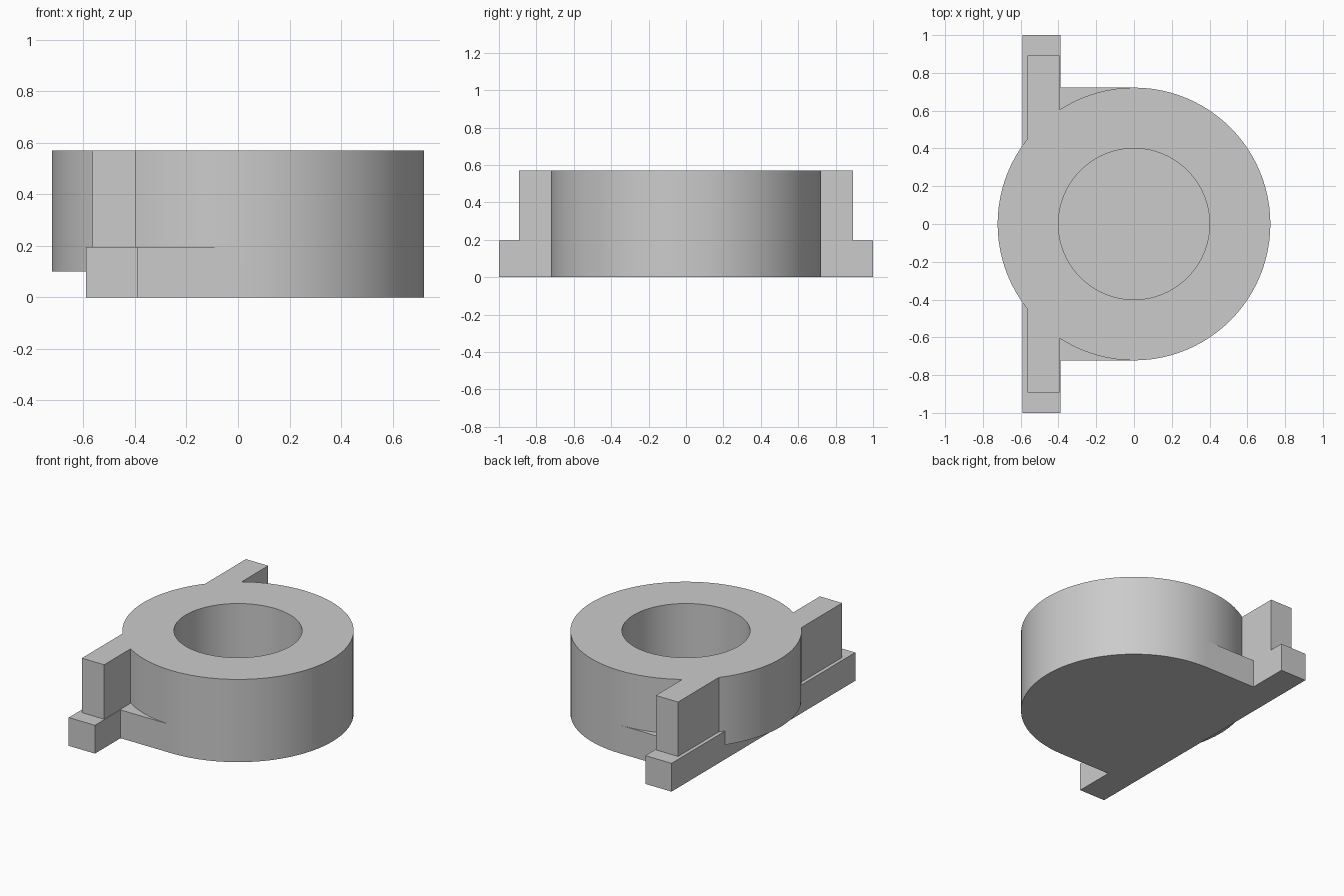
import bpy, bmesh
from math import sin, cos, pi

cube = bpy.data.objects.get("Cube")
if cube:
    bpy.data.objects.remove(cube, do_unlink=True)

RADIUS, HOLE, TOP, STEP, FLOOR = 0.722, 0.4, 0.57, 0.195, 0.1
SEGMENTS = 96

grey = bpy.data.materials.new("plain grey")
grey.use_nodes = True
colour = (0.6, 0.6, 0.6, 1)
grey.diffuse_color = colour
grey.node_tree.nodes["Principled BSDF"].inputs["Base Color"].default_value = colour


def arc(radius, start, end, count):
    step = (end - start) / count
    return [(radius * cos(start + i * step), radius * sin(start + i * step))
            for i in range(count + 1)]


def extrude_profile(name, points, bottom, top):
    """Solid prism over a counter-clockwise outline."""
    bm = bmesh.new()
    face = bm.faces.new([bm.verts.new((x, y, bottom)) for x, y in points])
    result = bmesh.ops.extrude_face_region(bm, geom=[face])
    verts = [v for v in result["geom"] if isinstance(v, bmesh.types.BMVert)]
    bmesh.ops.translate(bm, verts=verts, vec=(0, 0, top - bottom))
    bmesh.ops.recalc_face_normals(bm, faces=bm.faces)
    mesh = bpy.data.meshes.new(name)
    bm.to_mesh(mesh)
    bm.free()
    mesh.materials.append(grey)
    obj = bpy.data.objects.new(name, mesh)
    bpy.context.collection.objects.link(obj)
    return obj


def combine(target, other, operation):
    mod = target.modifiers.new(operation.lower(), "BOOLEAN")
    mod.operation, mod.object, mod.solver = operation, other, "EXACT"
    bpy.context.view_layer.objects.active = target
    bpy.ops.object.modifier_apply(modifier=mod.name)
    bpy.data.objects.remove(other, do_unlink=True)


# Base plate: half disc running into a straight cross bar
base = arc(RADIUS, -pi / 2, pi / 2, SEGMENTS // 2)
base += [(-0.39, RADIUS), (-0.39, 1), (-0.59, 1),
         (-0.59, -1), (-0.39, -1), (-0.39, -RADIUS)]
body = extrude_profile("ring_body_with_base", base, 0, STEP)

# Round body that overhangs the straight edge of the base
disc = arc(RADIUS, -pi / 2, 3 * pi / 2, SEGMENTS)[:-1]
combine(body, extrude_profile("round_body", disc, FLOOR, TOP), "UNION")

# Upright arms on both ends of the cross bar
for side in (-1, 1):
    arm = [(x, side * y) for x, y in
           [(-0.565, 0.41), (-0.395, 0.41), (-0.395, 0.893), (-0.565, 0.893)]]
    combine(body, extrude_profile("upright_arm", arm, FLOOR, TOP), "UNION")

# Blind hole from the top
hole = arc(HOLE, 0, 2 * pi, SEGMENTS)[:-1]
combine(body, extrude_profile("hole_cutter", hole, FLOOR, TOP + 0.2), "DIFFERENCE")

bpy.ops.object.select_all(action="DESELECT")
body.select_set(True)
bpy.context.view_layer.objects.active = body
bpy.ops.object.shade_smooth_by_angle(angle=pi / 6)
